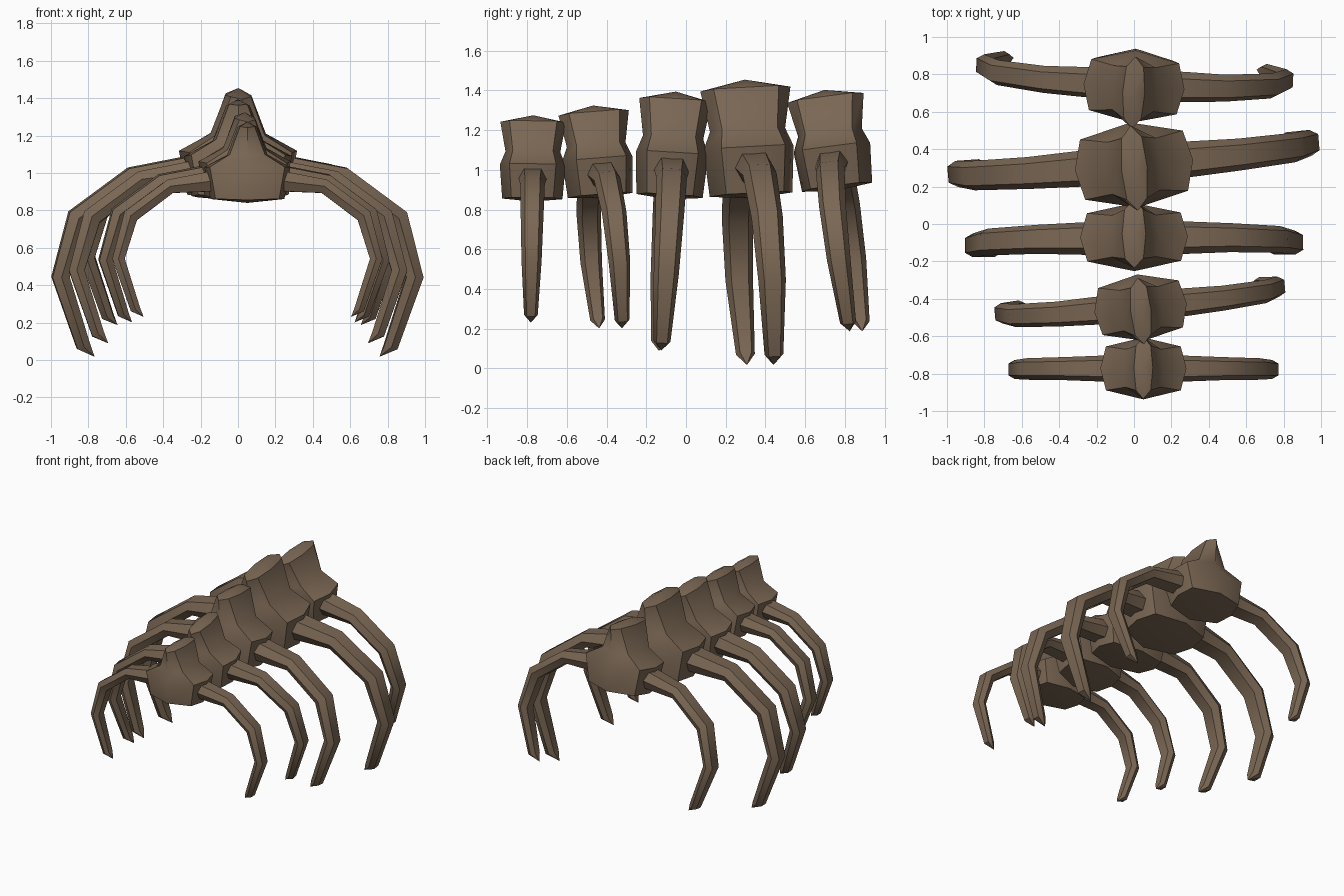
import bpy, bmesh, math
from mathutils import Matrix, Vector

if "Cube" in bpy.data.objects:
    bpy.data.objects.remove(bpy.data.objects["Cube"])

bone = bpy.data.materials.new("aged_bone_brown")
bone.diffuse_color = (0.195, 0.135, 0.088, 1)
bone.use_nodes = True
bone.node_tree.nodes["Principled BSDF"].inputs["Base Color"].default_value = bone.diffuse_color


def loft(bm, rings, start, end):
    """Skin a list of point rings and close both ends to an apex point."""
    loops = [[bm.verts.new(p) for p in r] for r in rings]
    n = len(loops[0])
    for a, b in zip(loops, loops[1:]):
        for i in range(n):
            j = (i + 1) % n
            bm.faces.new((a[i], a[j], b[j], b[i]))
    for loop, apex in ((loops[0], start), (loops[-1], end)):
        v = bm.verts.new(apex)
        for i in range(n):
            bm.faces.new((loop[i], loop[(i + 1) % n], v))


def finish(bm, name, matrix, angle):
    bmesh.ops.recalc_face_normals(bm, faces=bm.faces)
    bm.transform(matrix)
    mesh = bpy.data.meshes.new(name)
    bm.to_mesh(mesh)
    bm.free()
    mesh.materials.append(bone)
    ob = bpy.data.objects.new(name, mesh)
    bpy.context.collection.objects.link(ob)
    bpy.ops.object.select_all(action='DESELECT')
    ob.select_set(True)
    bpy.context.view_layer.objects.active = ob
    bpy.ops.object.shade_smooth_by_angle(angle=math.radians(angle))
    return ob


# Vertebra rings: height, side x, corner x, corner y, end y (unit half-width)
BODY = [(0.09, 0.86, 0.74, 0.46, 0.66),
        (0.83, 1.00, 0.87, 0.51, 0.72),
        (1.12, 0.47, 0.41, 0.44, 0.60),
        (1.77, 0.22, 0.17, 0.52, 0.72)]

# Rib path: x, z, half thickness, half width along y
RIB = [(0.55, 0.54, 0.25, 0.31),
       (1.00, 0.48, 0.22, 0.30),
       (1.79, 0.385, 0.165, 0.27),
       (2.71, -0.30, 0.175, 0.25),
       (2.995, -1.30, 0.145, 0.22),
       (2.60, -2.48, 0.115, 0.15)]
RIB_TIP = (2.41, -2.65)


def vertebra(name, matrix, length):
    rings = []
    for z, sx, cx, cy, ey in BODY:
        cy, ey = cy * length, ey * length
        ez = z - 0.03
        rings.append([(sx, 0, z), (cx, cy, z), (0, ey, ez), (-cx, cy, z),
                      (-sx, 0, z), (-cx, -cy, z), (0, -ey, ez), (cx, -cy, z)])
    bm = bmesh.new()
    loft(bm, rings, (0, 0, 0), (0, 0, 1.89))
    finish(bm, name, matrix, 40)


def rib(name, matrix, side):
    pts = [Vector((p[0], 0, p[1])) for p in RIB]
    pts.append(Vector((RIB_TIP[0], 0, RIB_TIP[1])))
    rings = []
    for i, (x, z, t, w) in enumerate(RIB):
        d1 = (pts[i + 1] - pts[i]).normalized() if i < len(RIB) - 1 else None
        d0 = (pts[i] - pts[i - 1]).normalized() if i else None
        tan = ((d0 or d1) + (d1 or d0)).normalized()
        nrm = Vector((-tan.z, 0, tan.x))
        ring = []
        for u, v in ((1, 0), (.62, 1), (-.62, 1), (-1, 0), (-.62, -1), (.62, -1)):
            p = pts[i] + nrm * (v * t) + Vector((0, u * w, 0))
            ring.append((p.x * side, p.y, p.z))
        rings.append(ring)
    bm = bmesh.new()
    loft(bm, rings, (0.5 * side, 0, 0.54), (RIB_TIP[0] * side, 0, RIB_TIP[1]))
    finish(bm, name, matrix, 40)


# Segments front to back: x, y, top z, scale, tilt, turn, length factor
SEGMENTS = [(0.05, -0.772, 1.275, 0.230, -0.7, 0.0, 1.00),
            (0.035, -0.447, 1.325, 0.248, 4.5, 5.5, 1.00),
            (0.0, -0.070, 1.395, 0.288, -3.5, 0.5, 0.88),
            (0.0, 0.315, 1.455, 0.317, 3.1, 5.0, 1.00),
            (0.0, 0.735, 1.405, 0.270, 7.5, -2.8, 1.00)]

PIVOT = 0.8
for k, (x, y, top, s, tilt, turn, length) in enumerate(SEGMENTS, 1):
    m = (Matrix.Translation((x, y, top - (1.89 - PIVOT) * s))
         @ Matrix.Rotation(math.radians(turn), 4, 'Z')
         @ Matrix.Rotation(math.radians(tilt), 4, 'X')
         @ Matrix.Scale(s, 4)
         @ Matrix.Translation((0, 0, -PIVOT)))
    vertebra(f"vertebra_{k}", m, length)
    rib(f"rib_right_{k}", m, 1)
    rib(f"rib_left_{k}", m, -1)
